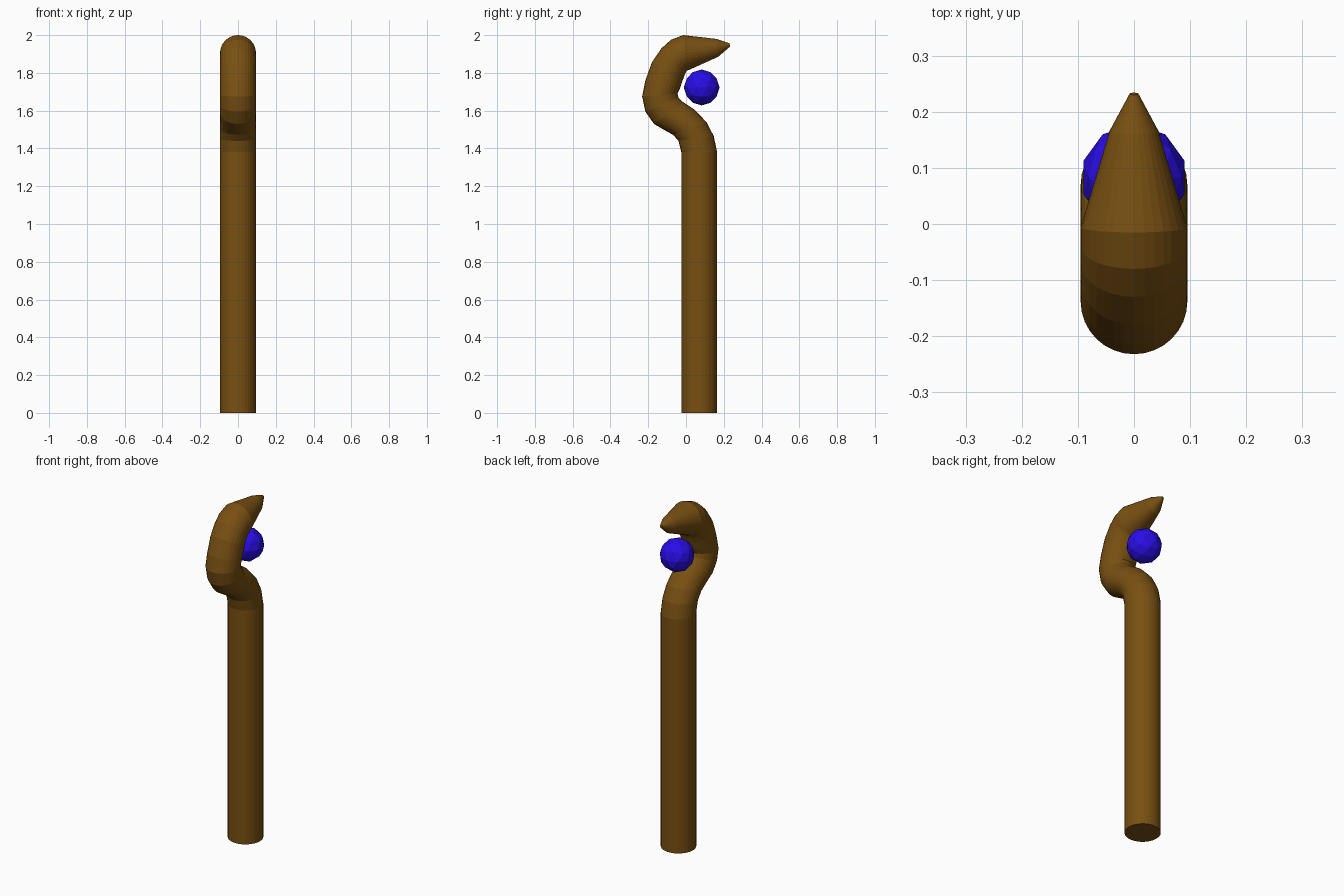
import bpy, bmesh, math
from mathutils import Vector

if "Cube" in bpy.data.objects:
    bpy.data.objects.remove(bpy.data.objects["Cube"])

def material(name, rgb):
    m = bpy.data.materials.new(name)
    m.diffuse_color = (*rgb, 1)
    m.use_nodes = True
    m.node_tree.nodes["Principled BSDF"].inputs["Base Color"].default_value = m.diffuse_color
    return m

wood = material("brown wood", (0.19, 0.08, 0.006))
blue = material("blue gem", (0.022, 0.004, 0.8))

# Staff rings in side view: outer (y, z), inner (y, z), half width in x
R = 0.095
RINGS = [
    (-.025, 0, .165, 0, R), (-.025, 1.38, .165, 1.38, R),
    (-.04, 1.44, .147, 1.465, R), (-.068, 1.472, .108, 1.54, R),
    (-.11, 1.495, .045, 1.605, R), (-.17, 1.53, -.015, 1.645, R),
    (-.215, 1.595, -.04, 1.67, R), (-.232, 1.675, -.045, 1.69, R),
    (-.215, 1.76, -.033, 1.715, R), (-.18, 1.857, -.017, 1.762, R),
    (-.13, 1.93, -.007, 1.79, R), (-.08, 1.975, -.001, 1.803, R),
    (-.015, 2.0, .003, 1.81, R), (.16, 1.98, .17, 1.885, .044),
    (.23, 1.957, .234, 1.94, .008),
]
SIDES = 32

# Hooked staff: lofted rings with capped ends
bm = bmesh.new()
loops = []
for oy, oz, iy, iz, hw in RINGS:
    outer, inner = Vector((0, oy, oz)), Vector((0, iy, iz))
    mid, half = (outer + inner) / 2, (outer - inner) / 2
    loop = []
    for i in range(SIDES):
        a = math.tau * i / SIDES
        loop.append(bm.verts.new(mid + half * math.cos(a) + Vector((hw * math.sin(a), 0, 0))))
    loops.append(loop)
for a, b in zip(loops, loops[1:]):
    for i in range(SIDES):
        j = (i + 1) % SIDES
        bm.faces.new((a[i], a[j], b[j], b[i]))
bm.faces.new(loops[0])
bm.faces.new(loops[-1])
bmesh.ops.recalc_face_normals(bm, faces=bm.faces)
mesh = bpy.data.meshes.new("hooked_staff")
bm.to_mesh(mesh)
bm.free()
mesh.materials.append(wood)
staff = bpy.data.objects.new("hooked_staff", mesh)
bpy.context.collection.objects.link(staff)

# Faceted gem floating in the hook
bpy.ops.mesh.primitive_ico_sphere_add(subdivisions=2, radius=0.095, location=(0, 0.083, 1.723))
gem = bpy.context.object
gem.name = "gem"
gem.data.materials.append(blue)
